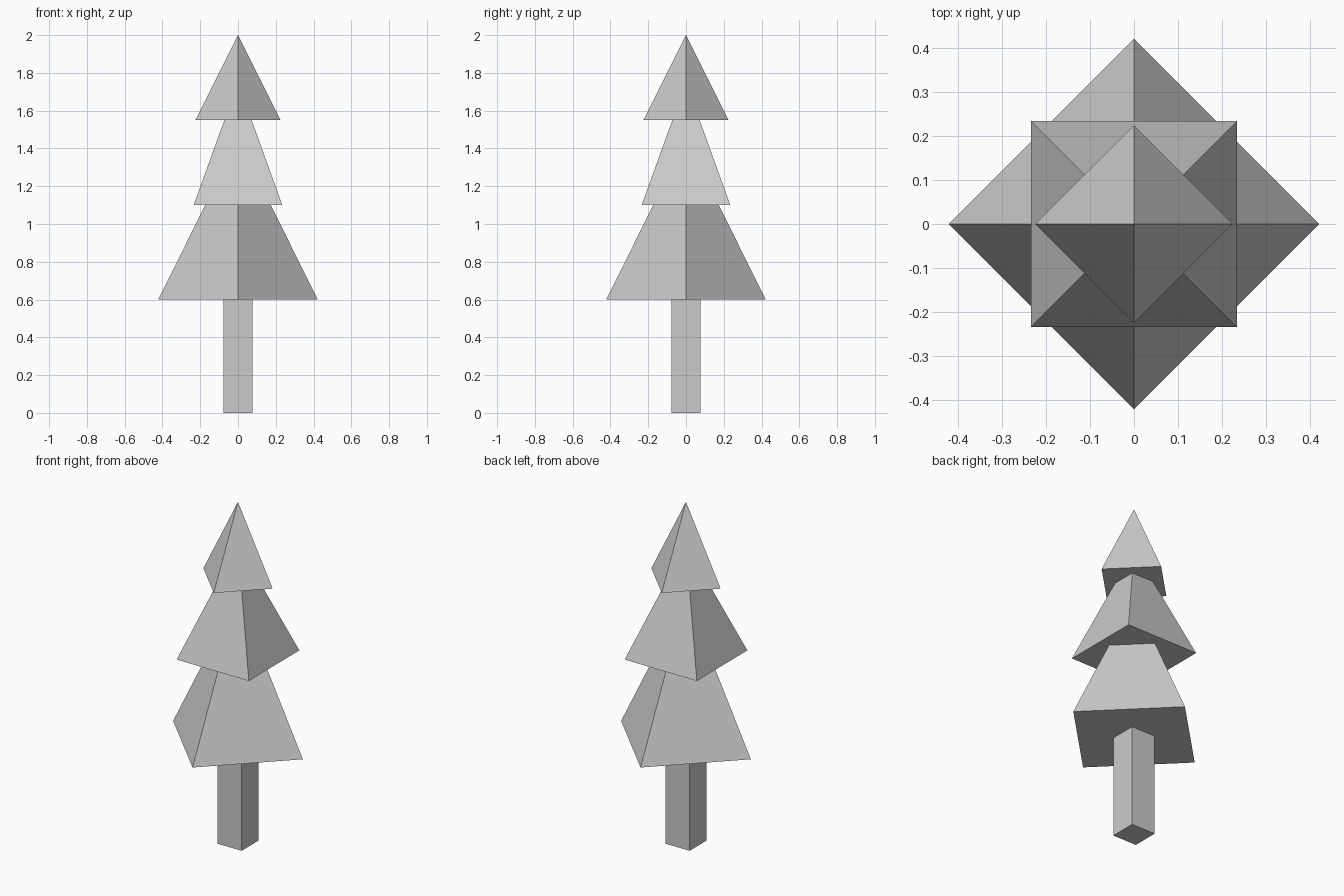
import bpy
from math import pi

if "Cube" in bpy.data.objects:
    bpy.data.objects.remove(bpy.data.objects["Cube"])


def tier(name, radius, base, apex, turn=0.0):
    """Four-sided pyramid of foliage; corners lie on the axes when turn is 0."""
    bpy.ops.mesh.primitive_cone_add(
        vertices=4, radius1=radius, radius2=0, depth=apex - base,
        location=(0, 0, (base + apex) / 2), rotation=(0, 0, turn))
    bpy.context.object.name = name


# Square trunk
bpy.ops.mesh.primitive_cube_add(size=1, location=(0, 0, 0.3))
trunk = bpy.context.object
trunk.name = "trunk"
trunk.scale = (0.156, 0.156, 0.6)

# Three stacked foliage tiers, the middle one turned by 45 degrees
tier("lower_foliage", 0.422, 0.60, 1.45)
tier("middle_foliage", 0.332, 1.10, 1.75, pi / 4)
tier("top_foliage", 0.225, 1.55, 2.00)
